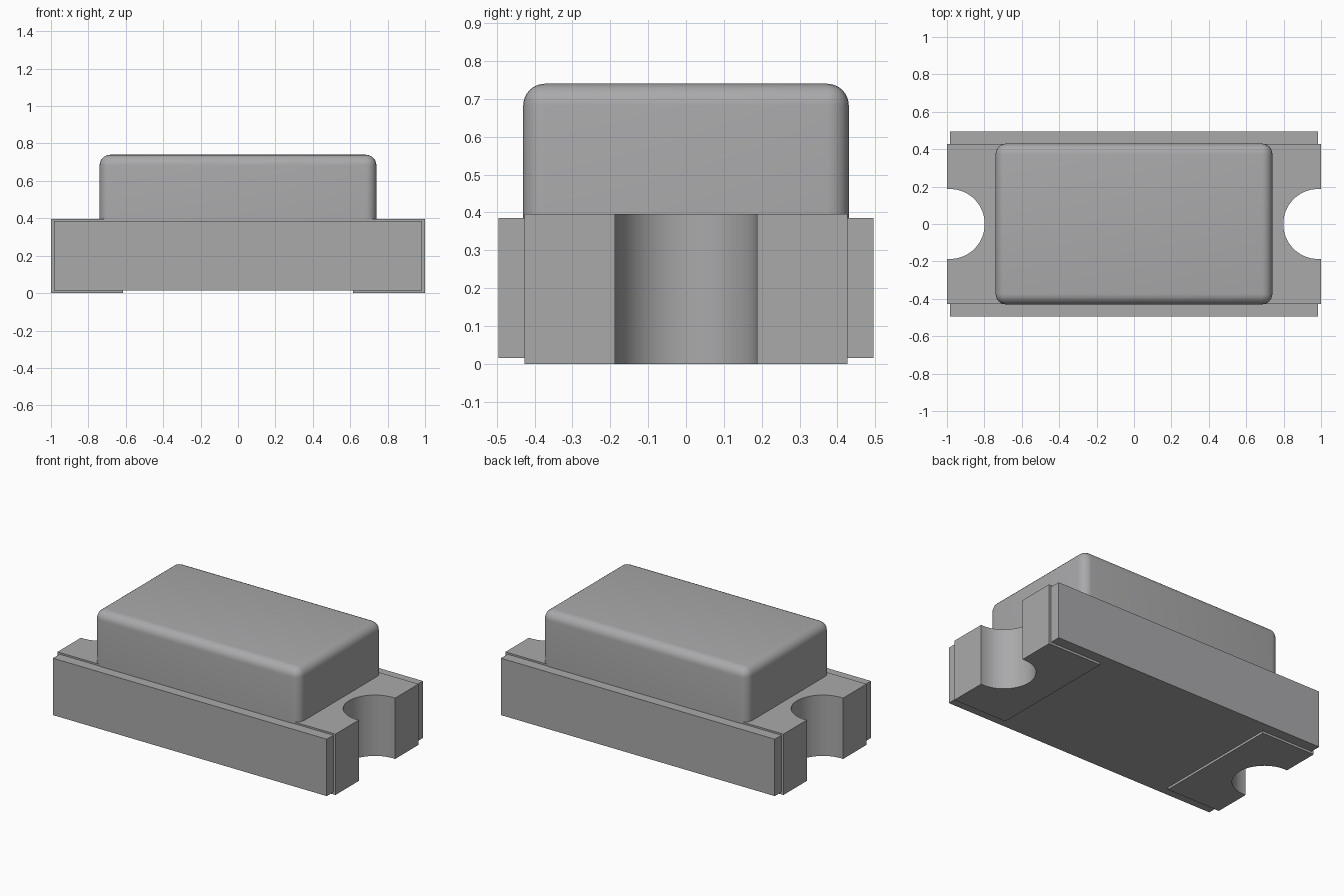
import bpy, bmesh
from math import pi, sin, cos, radians

if "Cube" in bpy.data.objects:
    bpy.data.objects.remove(bpy.data.objects["Cube"], do_unlink=True)

grey = bpy.data.materials.new("mid grey")
grey.use_nodes = True
colour = (0.4, 0.4, 0.41, 1)
grey.diffuse_color = colour
grey.node_tree.nodes["Principled BSDF"].inputs["Base Color"].default_value = colour


def finish(name, bm, angle=30):
    bmesh.ops.recalc_face_normals(bm, faces=bm.faces)
    mesh = bpy.data.meshes.new(name)
    bm.to_mesh(mesh)
    bm.free()
    mesh.materials.append(grey)
    obj = bpy.data.objects.new(name, mesh)
    bpy.context.collection.objects.link(obj)
    bpy.ops.object.select_all(action='DESELECT')
    obj.select_set(True)
    bpy.context.view_layer.objects.active = obj
    bpy.ops.object.shade_smooth_by_angle(angle=radians(angle))
    return obj


def extrude(name, outline, z0, z1):
    bm = bmesh.new()
    face = bm.faces.new([bm.verts.new((x, y, z0)) for x, y in outline])
    result = bmesh.ops.extrude_face_region(bm, geom=[face])
    top = [v for v in result["geom"] if isinstance(v, bmesh.types.BMVert)]
    bmesh.ops.translate(bm, verts=top, vec=(0, 0, z1 - z0))
    return finish(name, bm)


NOTCH_X = 0.985


def notched_end(x, half_width, radius, steps=32):
    """Right-hand edge from front to back, with a half-round bite."""
    arc = [(NOTCH_X - radius * sin(pi * i / steps),
            -radius * cos(pi * i / steps)) for i in range(steps + 1)]
    if x > NOTCH_X:
        arc = [(x, -radius)] + arc + [(x, radius)]
    return [(x, -half_width)] + arc + [(x, half_width)]


# Circuit board body with a bite at both ends
end = notched_end(NOTCH_X, 0.495, 0.2)
extrude("board", end + [(-x, -y) for x, y in end], 0.015, 0.385)

# Plated terminals wrapping the ends
plate = notched_end(1.0, 0.427, 0.187) + [(0.615, 0.427), (0.615, -0.427)]
for name, side in (("left_terminal", 1), ("right_terminal", -1)):
    extrude(name, [(side * x, y) for x, y in plate], 0, 0.396)

# Rounded lens block, square at its base
bm = bmesh.new()
bmesh.ops.create_cube(bm, size=1)
bmesh.ops.scale(bm, verts=bm.verts, vec=(1.48, 0.86, 0.36))
bmesh.ops.translate(bm, verts=bm.verts, vec=(0, 0, 0.56))
rounded = [e for e in bm.edges if max(v.co.z for v in e.verts) > 0.5]
bmesh.ops.bevel(bm, geom=rounded, offset=0.057, segments=6, profile=0.5,
                affect='EDGES', clamp_overlap=True)
finish("lens", bm, 40)
